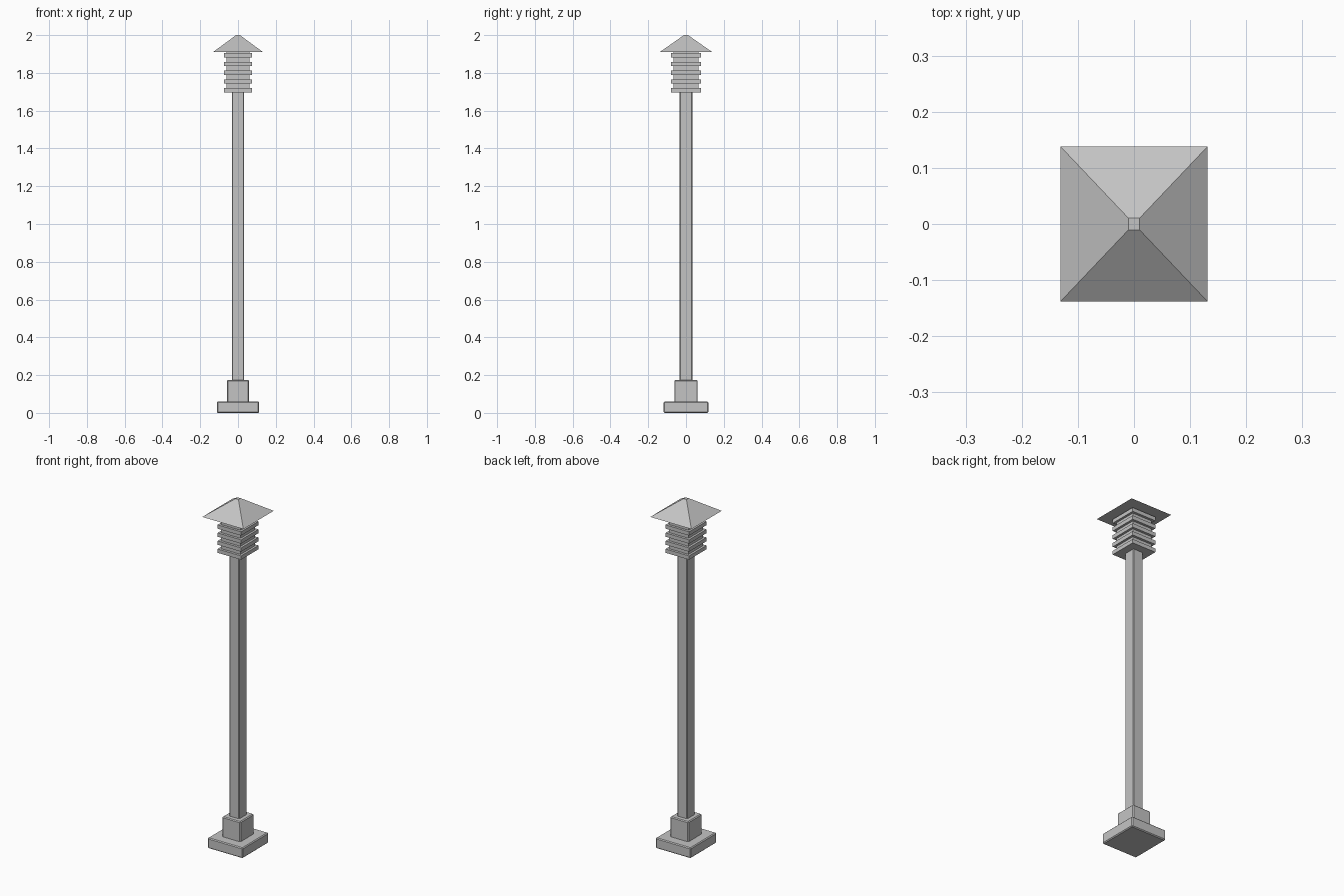
import bpy
import bmesh

if "Cube" in bpy.data.objects:
    bpy.data.objects.remove(bpy.data.objects["Cube"])

grey = bpy.data.materials.new("light_grey")
grey.diffuse_color = (0.55, 0.55, 0.55, 1)
grey.use_nodes = True
grey.node_tree.nodes["Principled BSDF"].inputs["Base Color"].default_value = grey.diffuse_color


def block(name, hx, hy, z0, z1, bevel=0.0, top=None):
    """Box from half sizes and heights; top gives half sizes of a tapered upper end."""
    bm = bmesh.new()
    bmesh.ops.create_cube(bm, size=2)
    for v in bm.verts:
        up = v.co.z > 0
        sx, sy = top if (top and up) else (hx, hy)
        v.co = (v.co.x * sx, v.co.y * sy, z1 if up else z0)
    if bevel:
        bmesh.ops.bevel(bm, geom=bm.edges[:], offset=bevel, segments=1,
                        affect='EDGES', profile=0.5)
    mesh = bpy.data.meshes.new(name)
    bm.to_mesh(mesh)
    bm.free()
    mesh.materials.append(grey)
    obj = bpy.data.objects.new(name, mesh)
    bpy.context.collection.objects.link(obj)
    return obj


# Stepped foot
block("base_plate", 0.112, 0.118, 0.0, 0.06, 0.005)
block("pedestal", 0.058, 0.062, 0.055, 0.175, 0.005)

# Post
block("post", 0.032, 0.034, 0.17, 1.702, 0.004)

# Lantern core with stacked louvres
block("lantern_core", 0.062, 0.065, 1.70, 1.915)
for i in range(5):
    z = 1.697 + i * 0.0463
    block(f"louvre_{i + 1}", 0.075, 0.079, z, z + 0.022)

# Pyramid roof with a small flat tip
block("roof", 0.131, 0.138, 1.911, 2.0, top=(0.010, 0.0105))
